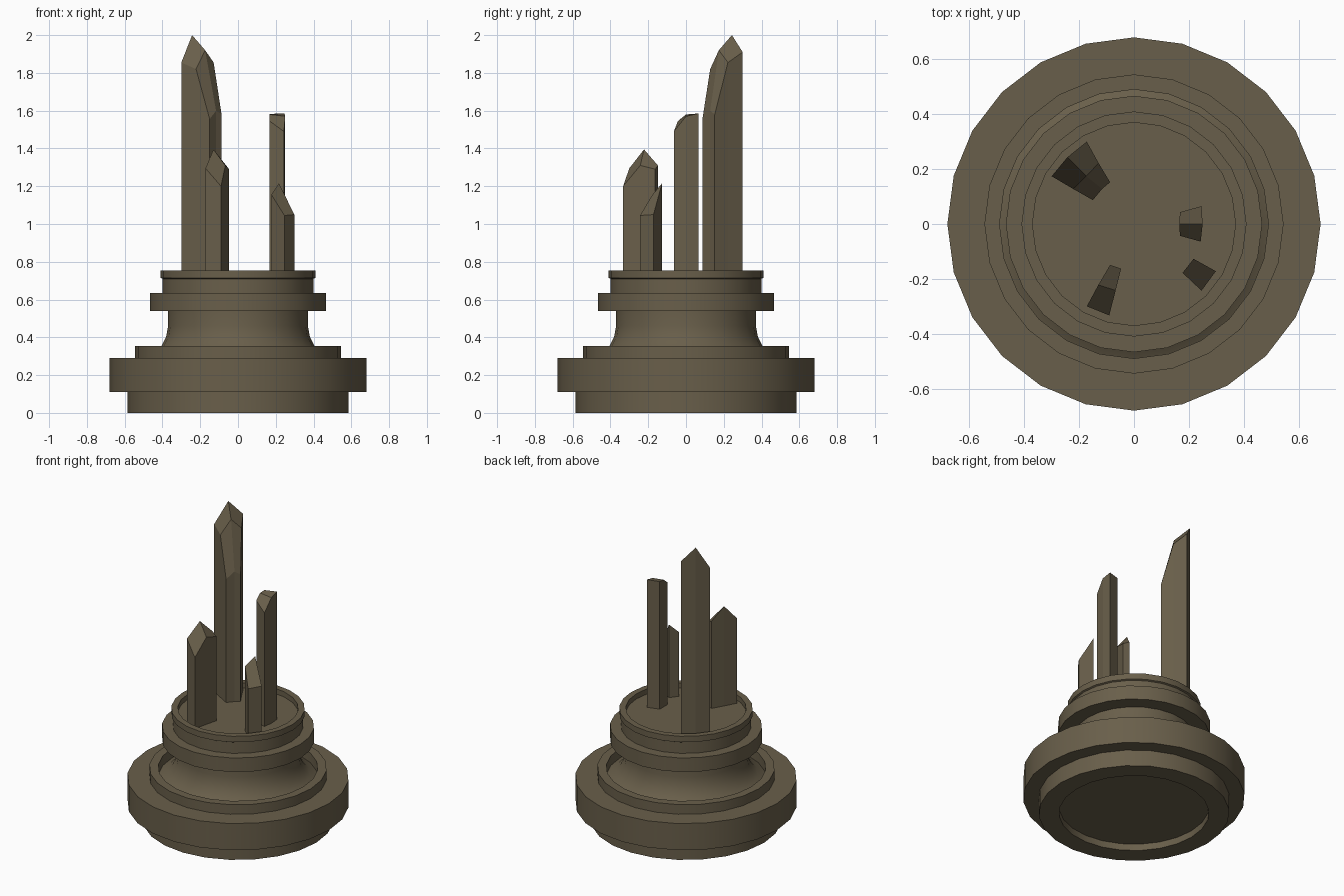
import bpy, bmesh, math

if "Cube" in bpy.data.objects:
    bpy.data.objects.remove(bpy.data.objects["Cube"])

mat = bpy.data.materials.new("dull_brown_stone")
mat.diffuse_color = (0.141, 0.114, 0.069, 1.0)
mat.use_nodes = True
mat.node_tree.nodes["Principled BSDF"].inputs["Base Color"].default_value = mat.diffuse_color
FLOOR = 0.72


def add_object(name, bm):
    bmesh.ops.recalc_face_normals(bm, faces=bm.faces)
    mesh = bpy.data.meshes.new(name)
    bm.to_mesh(mesh)
    bm.free()
    mesh.materials.append(mat)
    ob = bpy.data.objects.new(name, mesh)
    bpy.context.collection.objects.link(ob)
    return ob


def lathe(name, profile, sides=24):
    """Turn an (r, z) profile; both ends are closed by flat discs."""
    bm = bmesh.new()
    rings = []
    for r, z in profile:
        rings.append([bm.verts.new((r * math.cos(2 * math.pi * i / sides),
                                    r * math.sin(2 * math.pi * i / sides), z))
                      for i in range(sides)])
    for a, b in zip(rings, rings[1:]):
        for i in range(sides):
            j = (i + 1) % sides
            bm.faces.new((a[i], a[j], b[j], b[i]))
    bm.faces.new(rings[0])
    bm.faces.new(rings[-1])
    ob = add_object(name, bm)
    bpy.context.view_layer.objects.active = ob
    ob.select_set(True)
    bpy.ops.object.shade_smooth_by_angle(angle=math.radians(30))
    ob.select_set(False)
    return ob


def crystal(name, rows):
    """Faceted shard: a small grid of top points with walls down to the floor."""
    bm = bmesh.new()
    g = [[bm.verts.new(p) for p in row] for row in rows]
    for a, b in zip(g, g[1:]):
        for i in range(len(a) - 1):
            bm.faces.new((a[i], a[i + 1], b[i + 1], b[i]))
    rim = (g[0] + [r[-1] for r in g[1:-1]] + g[-1][::-1]
           + [r[0] for r in g[-2:0:-1]])
    low = [bm.verts.new((v.co.x, v.co.y, FLOOR - 0.005)) for v in rim]
    n = len(rim)
    for i in range(n):
        j = (i + 1) % n
        bm.faces.new((rim[i], rim[j], low[j], low[i]))
    bm.faces.new(low)
    return add_object(name, bm)


# Turned pedestal: foot recess, tiers, grooved neck, collar, rimmed tray
lathe("pedestal", [
    (0.46, 0.045), (0.46, 0), (0.585, 0), (0.585, 0.11), (0.68, 0.11),
    (0.68, 0.29), (0.545, 0.29), (0.545, 0.355), (0.49, 0.355), (0.49, 0.29),
    (0.44, 0.317), (0.405, 0.355), (0.38, 0.405), (0.37, 0.46), (0.37, 0.54),
    (0.467, 0.54), (0.467, 0.635), (0.40, 0.635), (0.40, 0.71), (0.41, 0.715),
    (0.41, 0.755), (0.37, 0.755), (0.37, FLOOR)])

# Shards standing on the tray
crystal("tall_shard", [
    [(-.30, .174, 1.855), (-.243, .243, 2.0), (-.172, .30, 1.91)],
    [(-.222, .128, 1.82), (-.174, .174, 1.92), (-.129, .222, 1.855)],
    [(-.15, .087, 1.555), (-.116, .128, 1.60), (-.087, .152, 1.58)]])

crystal("front_left_shard", [
    [(-.172, -.30, 1.295), (-.09, -.333, 1.2)],
    [(-.13, -.222, 1.395), (-.067, -.242, 1.31)],
    [(-.087, -.149, 1.31), (-.047, -.163, 1.29)]])

crystal("right_shard", [
    [(.167, -.043, 1.545), (.243, -.064, 1.49)],
    [(.166, 0, 1.58), (.25, 0, 1.57)],
    [(.167, .043, 1.583), (.246, .065, 1.585)]])

crystal("short_shard", [
    [(.177, -.178, 1.155), (.217, -.127, 1.215)],
    [(.246, -.243, 1.045), (.298, -.172, 1.05)]])
